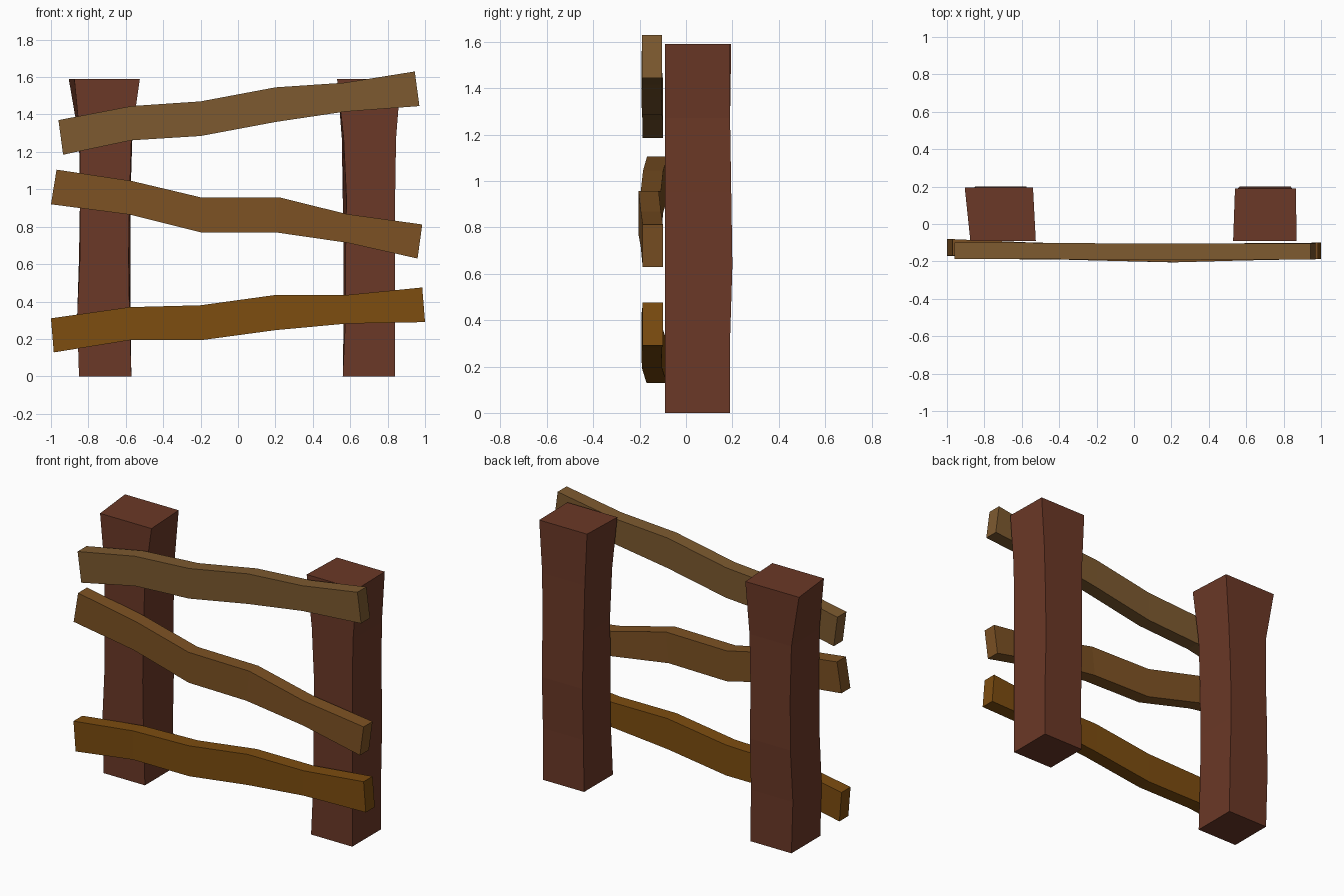
import bpy


def material(name, rgb):
    m = bpy.data.materials.new(name)
    m.diffuse_color = (*rgb, 1)
    return m


def loft(name, rings, mat):
    """Closed four-sided beam through a list of 4-corner rings."""
    verts = [v for ring in rings for v in ring]
    n = len(rings)
    faces = [(3, 2, 1, 0), tuple(range(4 * n - 4, 4 * n))]
    for i in range(n - 1):
        for j in range(4):
            a, b = 4 * i + j, 4 * i + (j + 1) % 4
            faces.append((a, b, b + 4, a + 4))
    me = bpy.data.meshes.new(name)
    me.from_pydata(verts, [], faces)
    me.materials.append(mat)
    ob = bpy.data.objects.new(name, me)
    bpy.context.collection.objects.link(ob)
    return ob


def post(name, levels, mat):
    # level: front left x, front right x, back left x, back right x, back y
    rings = []
    for i, (fl, fr, bl, br, yb) in enumerate(levels):
        z = 1.59 * i / (len(levels) - 1)
        rings.append([(fl, -0.09, z), (fr, -0.09, z), (br, yb, z), (bl, yb, z)])
    loft(name, rings, mat)


def rail(name, top, bottom, ys, mat):
    # matching top and bottom outline points, with the front y at each station
    rings = []
    for (xt, zt), (xb, zb), y in zip(top, bottom, ys):
        rings.append([(xb, y, zb), (xb, y + 0.087, zb),
                      (xt, y + 0.087, zt), (xt, y, zt)])
    loft(name, rings, mat)


post_wood = material("post_wood", (0.147, 0.040, 0.020))

# Posts, flared at the top
post("left_post", [(-.85, -.57, -.85, -.57, .19),
                   (-.86, -.58, -.86, -.575, .19),
                   (-.845, -.585, -.85, -.575, .20),
                   (-.845, -.58, -.845, -.575, .195),
                   (-.845, -.57, -.85, -.565, .19),
                   (-.875, -.525, -.905, -.54, .195)], post_wood)
post("right_post", [(.56, .84, .56, .84, .19),
                    (.575, .84, .565, .84, .19),
                    (.575, .84, .565, .84, .20),
                    (.58, .84, .56, .84, .195),
                    (.565, .845, .555, .845, .19),
                    (.53, .87, .54, .865, .19)], post_wood)

# Crooked rails nailed across the front
rail("top_rail",
     [(-.96, 1.37), (-.57, 1.445), (-.2, 1.47), (.2, 1.545), (.57, 1.57), (.945, 1.63)],
     [(-.935, 1.185), (-.57, 1.262), (-.2, 1.285), (.2, 1.36), (.57, 1.415), (.97, 1.445)],
     [-.187, -.187, -.19, -.192, -.19, -.19],
     material("top_rail_wood", (.205, .102, .029)))
rail("middle_rail",
     [(-.97, 1.105), (-.57, 1.045), (-.2, .957), (.22, .957), (.58, .868), (.985, .812)],
     [(-1, .92), (-.58, .865), (-.2, .77), (.2, .77), (.58, .715), (.96, .63)],
     [-.168, -.185, -.195, -.205, -.195, -.187],
     material("middle_rail_wood", (.205, .084, .017)))
rail("bottom_rail",
     [(-1, .31), (-.58, .37), (-.2, .38), (.2, .435), (.58, .435), (.985, .475)],
     [(-.985, .128), (-.58, .193), (-.2, .193), (.2, .247), (.58, .282), (1, .29)],
     [-.17, -.19, -.19, -.192, -.19, -.187],
     material("bottom_rail_wood", (.205, .074, .005)))
